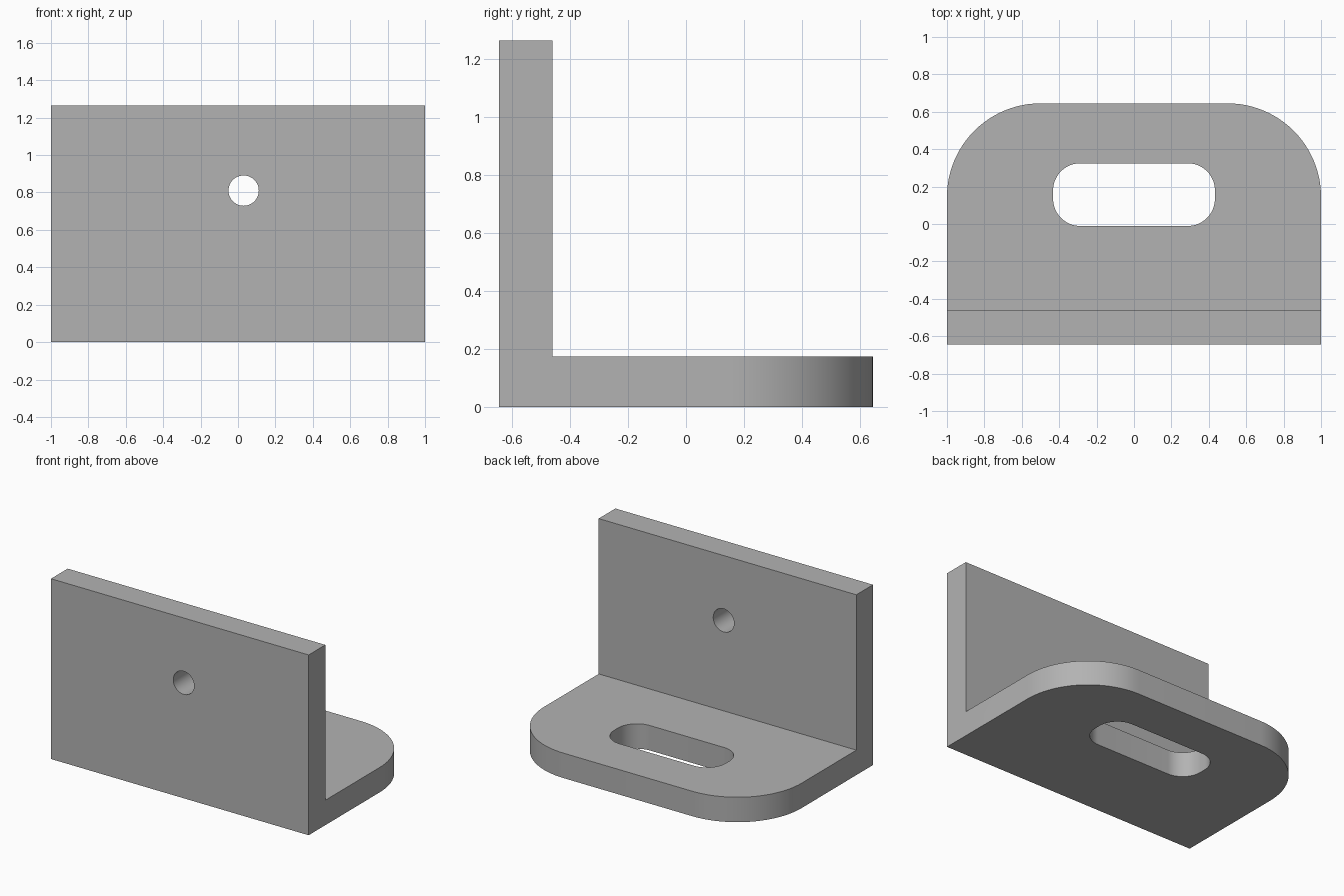
import bpy, bmesh, math
from mathutils import Vector, Matrix

cube = bpy.data.objects.get("Cube")
if cube:
    bpy.data.objects.remove(cube, do_unlink=True)

# Material
grey = bpy.data.materials.new("plain grey")
grey.use_nodes = True
colour = (0.45, 0.45, 0.45, 1)
grey.diffuse_color = colour
grey.node_tree.nodes["Principled BSDF"].inputs["Base Color"].default_value = colour


def add_object(name, bm):
    bmesh.ops.recalc_face_normals(bm, faces=bm.faces)
    mesh = bpy.data.meshes.new(name)
    bm.to_mesh(mesh)
    bm.free()
    mesh.materials.append(grey)
    obj = bpy.data.objects.new(name, mesh)
    bpy.context.collection.objects.link(obj)
    return obj


def round_upright_edges(bm, radius, segments, min_y):
    """Round the vertical edges lying behind min_y."""
    edges = [e for e in bm.edges
             if abs(e.verts[0].co.z - e.verts[1].co.z) > 0.01
             and all(v.co.y > min_y for v in e.verts)]
    bmesh.ops.bevel(bm, geom=edges, offset=radius, segments=segments,
                    profile=0.5, affect='EDGES')


# Bracket: L profile swept across the width, rear corners rounded
half_depth, height, base_top, wall_back = 0.645, 1.265, 0.175, -0.46
profile = [(-half_depth, 0), (half_depth, 0), (half_depth, base_top),
           (wall_back, base_top), (wall_back, height), (-half_depth, height)]
bm = bmesh.new()
face = bm.faces.new([bm.verts.new((-1, y, z)) for y, z in profile])
swept = bmesh.ops.extrude_face_region(bm, geom=[face])
bmesh.ops.translate(bm, vec=(2, 0, 0),
                    verts=[g for g in swept["geom"] if isinstance(g, bmesh.types.BMVert)])
round_upright_edges(bm, 0.5, 24, 0.5)
bracket = add_object("angle_bracket", bm)

# Slot cutter through the base
bm = bmesh.new()
bmesh.ops.create_cube(bm, size=1, matrix=Matrix.Translation((0, 0.157, 0.1))
                      @ Matrix.Diagonal((0.865, 0.335, 0.6, 1)))
round_upright_edges(bm, 0.145, 16, -1)
slot = add_object("slot_cutter", bm)

# Round hole cutter through the wall
bm = bmesh.new()
bmesh.ops.create_cone(bm, cap_ends=True, segments=48, radius1=0.081, radius2=0.081,
                      depth=0.6, matrix=Matrix.Translation((0.03, -0.55, 0.81))
                      @ Matrix.Rotation(math.pi / 2, 4, 'X'))
hole = add_object("hole_cutter", bm)

# Cut both openings
bpy.ops.object.select_all(action='DESELECT')
bpy.context.view_layer.objects.active = bracket
bracket.select_set(True)
for cutter in (slot, hole):
    cutter.hide_render = True
    cut = bracket.modifiers.new(cutter.name, 'BOOLEAN')
    cut.operation = 'DIFFERENCE'
    cut.solver = 'EXACT'
    cut.object = cutter
    bpy.ops.object.modifier_apply(modifier=cut.name)
    bpy.data.objects.remove(cutter, do_unlink=True)

bpy.ops.object.shade_smooth_by_angle(angle=math.radians(30))
